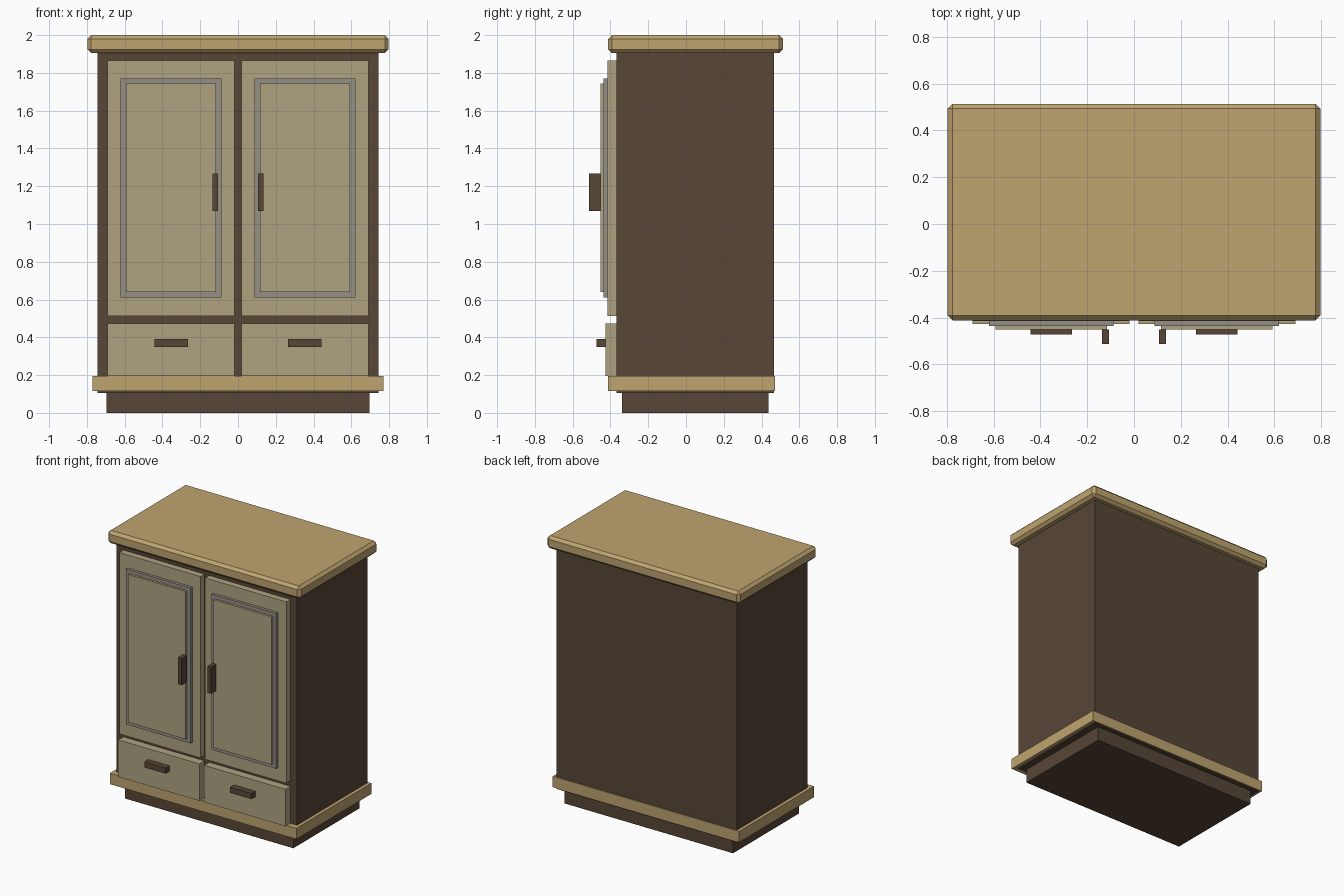
import bpy
import bmesh
from mathutils import Vector

if "Cube" in bpy.data.objects:
    bpy.data.objects.remove(bpy.data.objects["Cube"])


def material(name, rgb):
    m = bpy.data.materials.new(name)
    m.diffuse_color = (*rgb, 1)
    m.use_nodes = True
    m.node_tree.nodes["Principled BSDF"].inputs["Base Color"].default_value = m.diffuse_color
    return m


DARK = material("dark_wood", (0.095, 0.061, 0.037))
LIGHT = material("light_wood", (0.52, 0.37, 0.16))
PANEL = material("panel_wood", (0.43, 0.37, 0.22))
GREY = material("grey_trim", (0.30, 0.28, 0.24))


def box(name, x, y, z, mat, bevel=0):
    """Box from (min, max) ranges, with an optional chamfer."""
    lo, hi = Vector((x[0], y[0], z[0])), Vector((x[1], y[1], z[1]))
    bm = bmesh.new()
    bmesh.ops.create_cube(bm, size=1)
    bmesh.ops.scale(bm, vec=hi - lo, verts=bm.verts)
    mesh = bpy.data.meshes.new(name)
    bm.to_mesh(mesh)
    bm.free()
    mesh.materials.append(mat)
    ob = bpy.data.objects.new(name, mesh)
    ob.location = (lo + hi) / 2
    bpy.context.collection.objects.link(ob)
    if bevel:
        mod = ob.modifiers.new("chamfer", 'BEVEL')
        mod.width = bevel
        mod.segments = 1
    return ob


FRONT = -0.367  # front face of the carcass

# Carcass, plinth, skirting band and chamfered top
box("plinth", (-0.695, 0.695), (-0.34, 0.438), (0, 0.106), DARK)
box("carcass", (-0.745, 0.745), (FRONT, 0.465), (0.106, 1.92), DARK)
box("skirting_band", (-0.77, 0.77), (-0.412, 0.472), (0.115, 0.196), LIGHT)
box("top_slab", (-0.797, 0.797), (-0.412, 0.513), (1.905, 2.0), LIGHT, 0.02)


def side_box(name, side, x, y, z, mat):
    """Box given by distance from the centre line, on either side."""
    xs = sorted((side * x[0], side * x[1]))
    box(("left_" if side < 0 else "right_") + name, xs, y, z, mat)


for s in (-1, 1):
    # Door with stepped raised panel
    side_box("door", s, (0.019, 0.69), (-0.415, FRONT), (0.512, 1.866), PANEL)
    side_box("door_trim", s, (0.087, 0.621), (-0.436, -0.415), (0.61, 1.77), GREY)
    side_box("door_panel", s, (0.116, 0.593), (-0.452, -0.436), (0.639, 1.743), PANEL)
    side_box("door_handle", s, (0.106, 0.136), (-0.513, -0.452), (1.069, 1.268), DARK)
    # Drawer below the door
    side_box("drawer", s, (0.019, 0.69), (-0.427, FRONT), (0.196, 0.472), PANEL)
    side_box("drawer_handle", s, (0.266, 0.443), (-0.473, -0.427), (0.35, 0.392), DARK)
